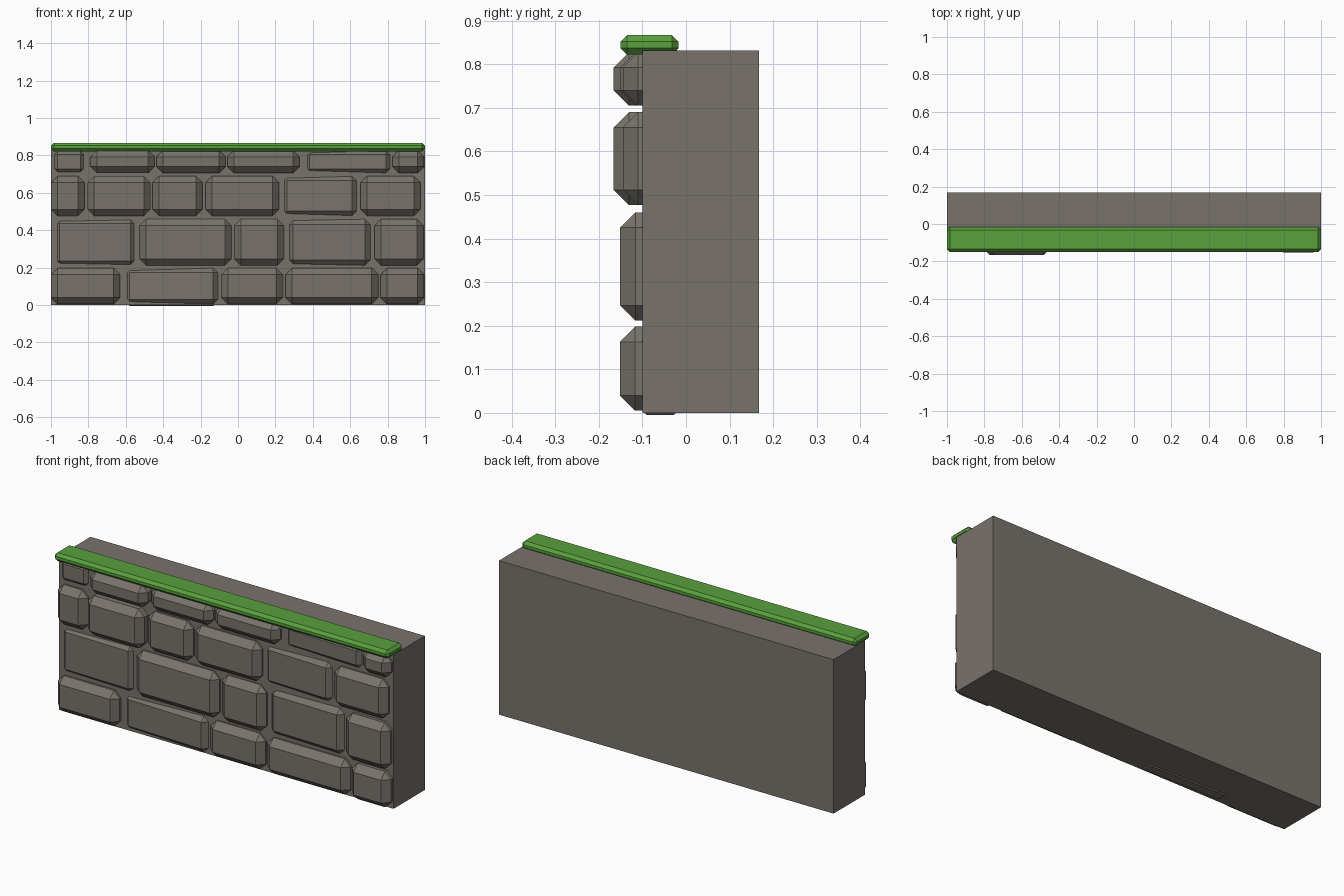
import bpy, bmesh

if "Cube" in bpy.data.objects:
    bpy.data.objects.remove(bpy.data.objects["Cube"], do_unlink=True)


def make_material(name, color):
    m = bpy.data.materials.new(name)
    m.use_nodes = True
    m.diffuse_color = (*color, 1)
    m.node_tree.nodes["Principled BSDF"].inputs["Base Color"].default_value = (*color, 1)
    return m


stone_grey = make_material("stone grey", (0.19, 0.17, 0.148))
moss_green = make_material("moss green", (0.10, 0.35, 0.045))


def box(name, lo, hi, mat, chamfer=0.0, slope=0.0):
    """Box between two corners, with chamfered edges and an optional sideways lean."""
    bm = bmesh.new()
    bmesh.ops.create_cube(bm, size=1)
    for v in bm.verts:
        v.co = [(a + b) / 2 + c * (b - a) for a, b, c in zip(lo, hi, v.co)]
    if chamfer:
        bmesh.ops.bevel(bm, geom=bm.edges[:], offset=chamfer, segments=1,
                        affect='EDGES', clamp_overlap=True)
    middle = (lo[0] + hi[0]) / 2
    for v in bm.verts:
        v.co.y -= slope * (v.co.x - middle)
    bmesh.ops.recalc_face_normals(bm, faces=bm.faces[:])
    mesh = bpy.data.meshes.new(name)
    bm.to_mesh(mesh)
    bm.free()
    mesh.materials.append(mat)
    obj = bpy.data.objects.new(name, mesh)
    bpy.context.collection.objects.link(obj)
    return obj


WALL_FRONT = -0.1
CHAMFER = 0.035

# Plain wall slab and the ledge along its front top edge
box("wall", (-1, WALL_FRONT, 0), (1, 0.168, 0.832), stone_grey)
box("moss_ledge", (-1, -0.15, 0.822), (1, -0.017, 0.867), moss_green, 0.015)

# Courses of stones: (bottom, top, [(left, right, depth, slope)])
courses = [
    (0.005, 0.198, [(-1, -0.63, 0.045, 0), (-0.597, -0.115, 0.018, 0.03),
                    (-0.088, 0.24, 0.042, 0), (0.254, 0.75, 0.045, 0),
                    (0.762, 0.995, 0.052, 0)]),
    (0.212, 0.46, [(-0.97, -0.56, 0.015, 0.02), (-0.527, -0.035, 0.043, 0),
                   (-0.02, 0.245, 0.04, 0), (0.27, 0.703, 0.024, 0.02),
                   (0.73, 0.992, 0.051, 0)]),
    (0.477, 0.69, [(-1, -0.82, 0.045, 0), (-0.805, -0.468, 0.066, 0),
                   (-0.457, -0.19, 0.045, 0), (-0.174, 0.22, 0.045, 0),
                   (0.243, 0.628, 0.018, 0.03), (0.655, 0.976, 0.045, 0)]),
    (0.705, 0.828, [(-0.98, -0.825, 0.016, 0), (-0.79, -0.447, 0.066, 0),
                    (-0.436, -0.067, 0.05, 0), (-0.056, 0.33, 0.045, 0),
                    (0.366, 0.805, 0.015, 0.03), (0.826, 0.995, 0.045, 0)]),
]
for row, (bottom, top, stones) in enumerate(courses, 1):
    for n, (left, right, depth, slope) in enumerate(stones, 1):
        # Sunken stones are wider inside the wall than where they emerge
        grow = max(0, CHAMFER - depth)
        inset = 0.4 * grow
        box(f"stone_row{row}_{n}",
            (left - grow, WALL_FRONT - depth, bottom - grow + inset),
            (right + grow, 0.0, top + grow - inset),
            stone_grey, CHAMFER, slope)
